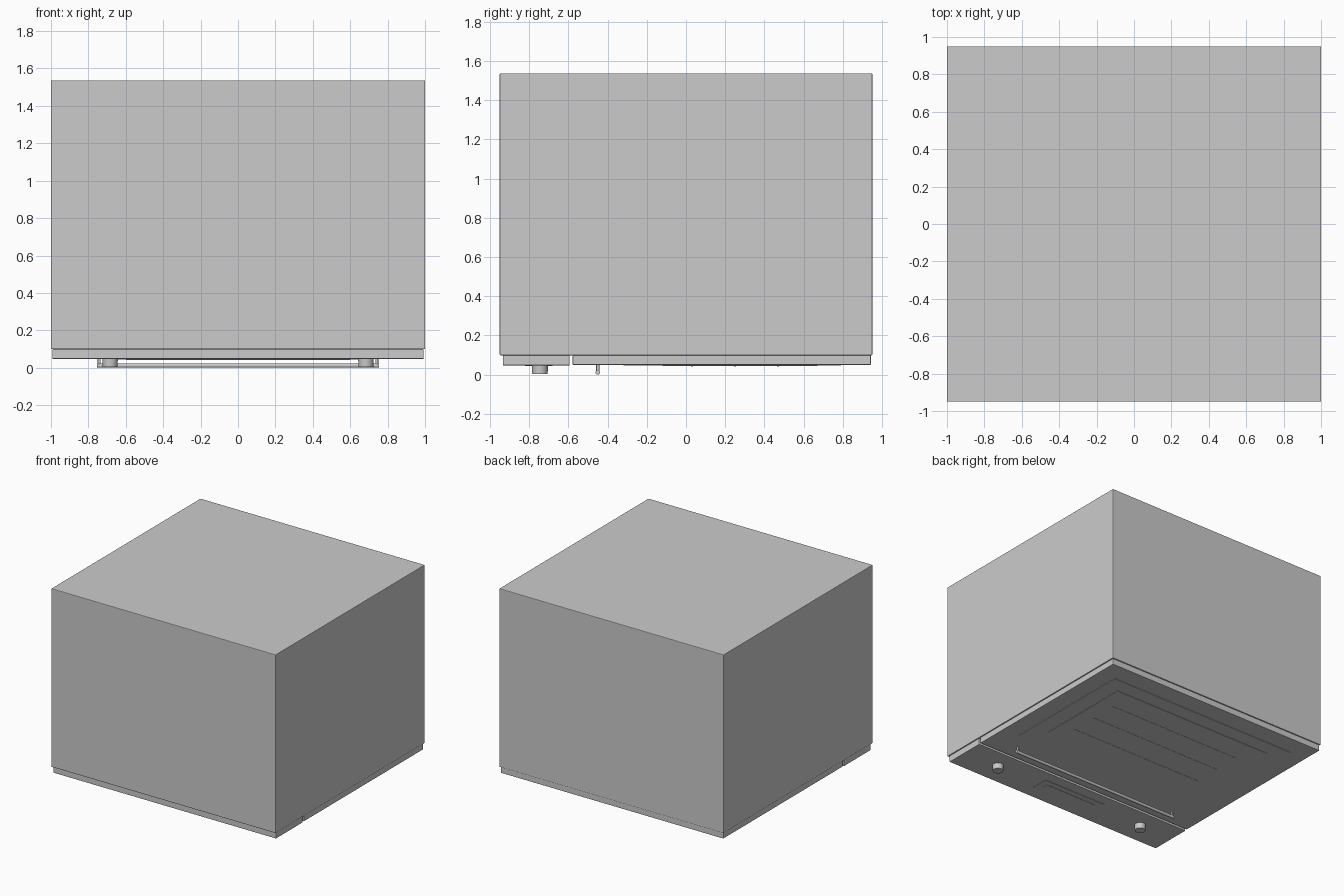
import bpy
from math import pi

if "Cube" in bpy.data.objects:
    bpy.data.objects.remove(bpy.data.objects["Cube"])


def box(name, x0, x1, y0, y1, z0, z1, bevel=0.0):
    bpy.ops.mesh.primitive_cube_add(size=1, location=((x0+x1)/2, (y0+y1)/2, (z0+z1)/2))
    ob = bpy.context.object
    ob.name = name
    ob.scale = (x1-x0, y1-y0, z1-z0)
    bpy.ops.object.transform_apply(location=False, rotation=False, scale=True)
    if bevel:
        m = ob.modifiers.new("soft_edges", 'BEVEL')
        m.width = bevel
        m.segments = 2
    return ob


def rod(name, loc, r1, r2, length, rot=(0, 0, 0), sides=32):
    bpy.ops.mesh.primitive_cone_add(vertices=sides, radius1=r1, radius2=r2,
                                    depth=length, location=loc, rotation=rot)
    ob = bpy.context.object
    ob.name = name
    bpy.ops.object.shade_smooth_by_angle()
    return ob


# Oven housing, lying on its front
box("oven_body", -1, 1, -0.95, 0.95, 0.099, 1.537, 0.004)

# Front face: control panel and door with a narrow gap between
box("control_panel", -0.993, 0.993, -0.934, -0.593, 0.047, 0.099, 0.004)
box("oven_door", -0.993, 0.993, -0.578, 0.943, 0.05, 0.099, 0.004)

# Door window layers and rack lines
box("window_frame", -0.85, 0.85, -0.32, 0.79, 0.046, 0.052)
box("window_glass", -0.72, 0.72, -0.12, 0.67, 0.043, 0.05)
for i, y in enumerate((0.03, 0.25, 0.47)):
    box(f"rack_line_{i+1}", -0.6, 0.6, y-0.005, y+0.005, 0.0415, 0.045)

# Display
box("display_frame", -0.28, 0.28, -0.82, -0.68, 0.044, 0.05)
box("display_screen", -0.23, 0.23, -0.775, -0.725, 0.042, 0.046)

# Handle bar, posts and knobs
rod("handle_bar", (0, -0.45, 0.0115), 0.0115, 0.0115, 1.51, (0, pi/2, 0), 24)
for side, s in (("left", -1), ("right", 1)):
    rod(f"{side}_handle_post", (s*0.742, -0.45, 0.034), 0.008, 0.008, 0.044, sides=16)
    rod(f"{side}_knob", (s*0.684, -0.745, 0.026), 0.039, 0.042, 0.046)
